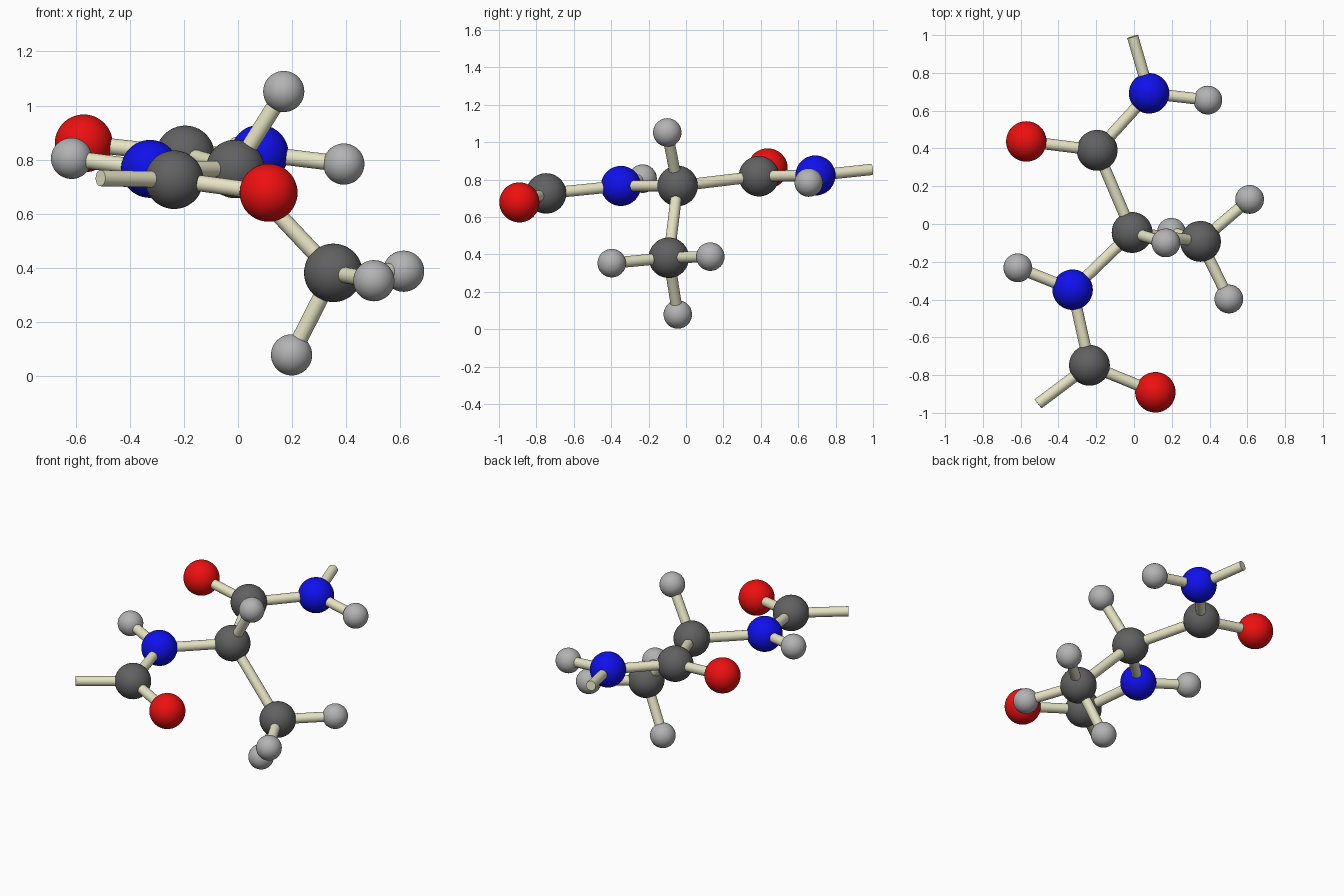
import bpy
from mathutils import Vector

if "Cube" in bpy.data.objects:
    bpy.data.objects.remove(bpy.data.objects["Cube"])


def material(name, rgb):
    m = bpy.data.materials.new(name)
    m.diffuse_color = (*rgb, 1)
    m.use_nodes = True
    m.node_tree.nodes["Principled BSDF"].inputs["Base Color"].default_value = m.diffuse_color
    return m


# element: (material, radius)
KINDS = {
    "carbon": (material("dark_grey", (0.12, 0.12, 0.12)), 0.108),
    "nitrogen": (material("blue", (0.005, 0.005, 0.85)), 0.107),
    "oxygen": (material("red", (0.85, 0.005, 0.005)), 0.107),
    "hydrogen": (material("light_grey", (0.45, 0.45, 0.45)), 0.076),
}
BOND_MAT = material("cream", (0.8, 0.78, 0.55))
BOND_R = 0.03

ATOMS = {
    "centre_carbon": (-0.01, -0.045, 0.766),
    "upper_carbon": (-0.195, 0.39, 0.818),
    "upper_oxygen": (-0.57, 0.437, 0.86),
    "upper_nitrogen": (0.08, 0.692, 0.822),
    "upper_hydrogen": (0.391, 0.656, 0.784),
    "lower_nitrogen": (-0.325, -0.348, 0.766),
    "lower_hydrogen": (-0.615, -0.232, 0.805),
    "lower_carbon": (-0.236, -0.748, 0.726),
    "lower_oxygen": (0.113, -0.891, 0.678),
    "centre_hydrogen": (0.169, -0.1, 1.052),
    "side_carbon": (0.352, -0.092, 0.382),
    "side_a_hydrogen": (0.198, -0.044, 0.079),
    "side_b_hydrogen": (0.612, 0.13, 0.388),
    "side_c_hydrogen": (0.502, -0.397, 0.353),
}
# open bond ends where the chain continues
ENDS = {"upper_end": (-0.007, 0.992, 0.854), "lower_end": (-0.508, -0.952, 0.732)}

BONDS = [
    ("centre_carbon", "upper_carbon"), ("upper_carbon", "upper_oxygen"),
    ("upper_carbon", "upper_nitrogen"), ("upper_nitrogen", "upper_hydrogen"),
    ("upper_nitrogen", "upper_end"), ("centre_carbon", "lower_nitrogen"),
    ("lower_nitrogen", "lower_hydrogen"), ("lower_nitrogen", "lower_carbon"),
    ("lower_carbon", "lower_oxygen"), ("lower_carbon", "lower_end"),
    ("centre_carbon", "centre_hydrogen"), ("centre_carbon", "side_carbon"),
    ("side_carbon", "side_a_hydrogen"), ("side_carbon", "side_b_hydrogen"),
    ("side_carbon", "side_c_hydrogen"),
]


def finish(name, mat):
    ob = bpy.context.object
    ob.name = name
    ob.data.materials.append(mat)
    bpy.ops.object.shade_smooth_by_angle()


# atoms
for name, pos in ATOMS.items():
    mat, r = KINDS[name.split("_")[-1]]
    bpy.ops.mesh.primitive_uv_sphere_add(segments=48, ring_count=24, radius=r, location=pos)
    finish(name, mat)

# bonds
points = {k: Vector(v) for k, v in (ATOMS | ENDS).items()}
for a, b in BONDS:
    d = points[b] - points[a]
    bpy.ops.mesh.primitive_cylinder_add(
        vertices=24, radius=BOND_R, depth=d.length, location=(points[a] + points[b]) / 2,
        rotation=d.to_track_quat("Z", "Y").to_euler())
    finish(f"bond_{a}_to_{b}", BOND_MAT)
